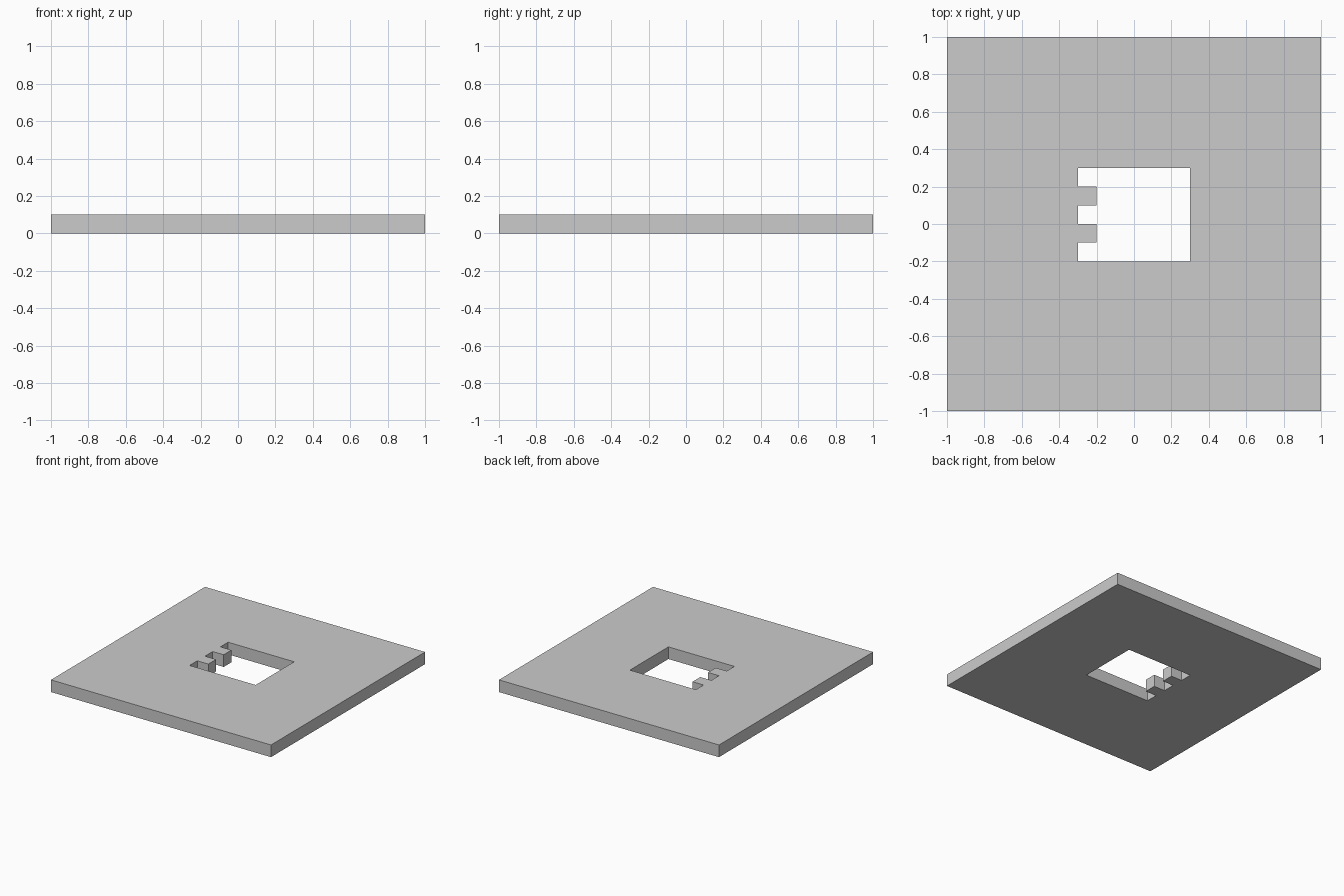
import bpy, bmesh

if "Cube" in bpy.data.objects:
    bpy.data.objects.remove(bpy.data.objects["Cube"])

THICKNESS = 0.1
# Grid lines that bound the plate, the opening and its teeth
xs = [-1, -0.3, -0.2, 0.3, 1]
ys = [-1, -0.2, -0.1, 0, 0.1, 0.2, 0.3, 1]


def is_solid(x, y):
    in_opening = -0.3 < x < 0.3 and -0.2 < y < 0.3
    in_tooth = x < -0.2 and (-0.1 < y < 0 or 0.1 < y < 0.2)
    return in_tooth or not in_opening


# Flat plate outline with a toothed square opening
bm = bmesh.new()
for x0, x1 in zip(xs, xs[1:]):
    for y0, y1 in zip(ys, ys[1:]):
        if is_solid((x0 + x1) / 2, (y0 + y1) / 2):
            corners = [(x0, y0), (x1, y0), (x1, y1), (x0, y1)]
            bm.faces.new([bm.verts.new((x, y, 0)) for x, y in corners])
bmesh.ops.remove_doubles(bm, verts=bm.verts, dist=1e-4)

mesh = bpy.data.meshes.new("plate")
bm.to_mesh(mesh)
bm.free()
plate = bpy.data.objects.new("plate", mesh)
bpy.context.collection.objects.link(plate)

# Thicken upward from z = 0
solid = plate.modifiers.new("thickness", 'SOLIDIFY')
solid.thickness = THICKNESS
solid.offset = 1
